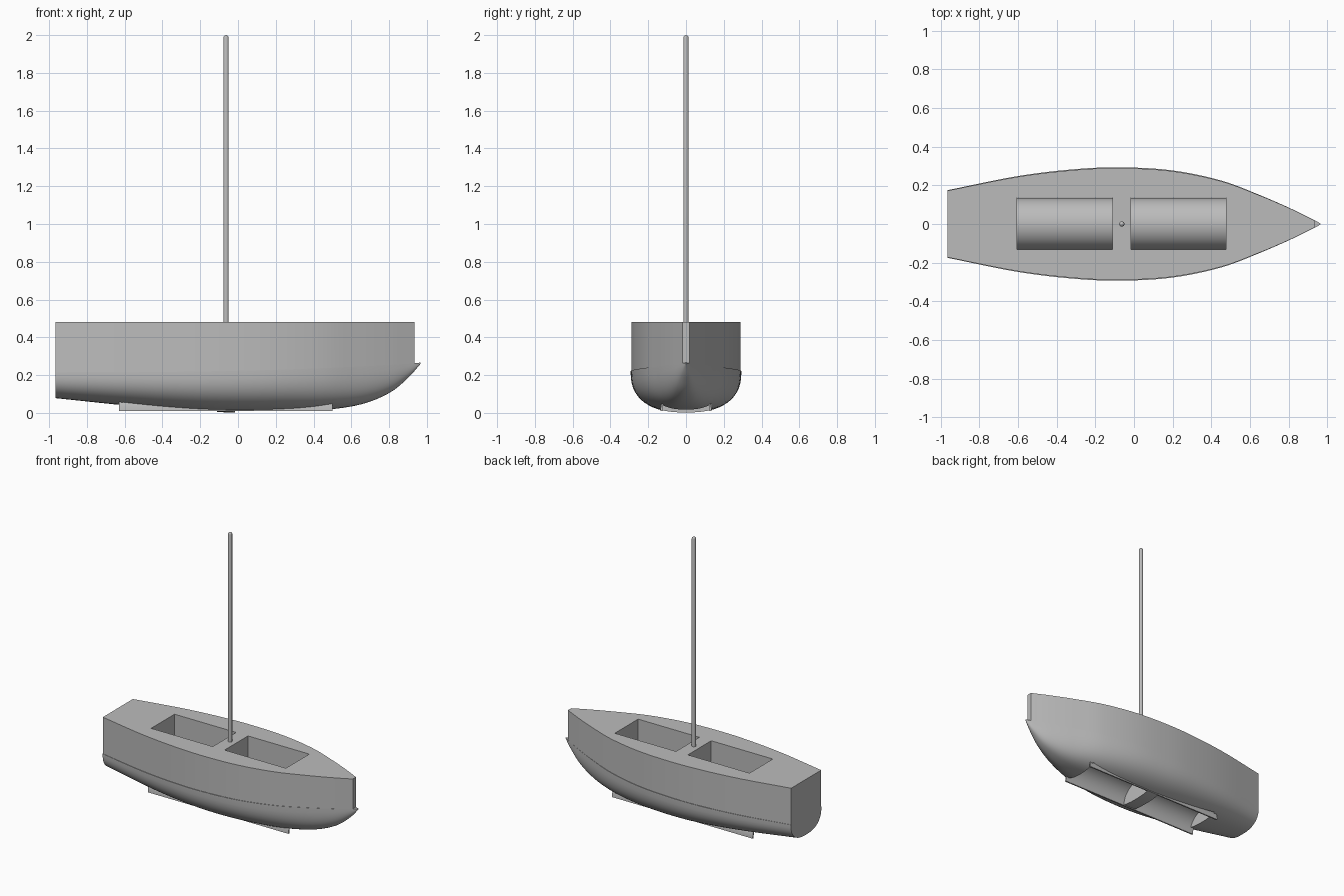
import bpy
import bmesh
import math
from mathutils import Vector

if "Cube" in bpy.data.objects:
    bpy.data.objects.remove(bpy.data.objects["Cube"], do_unlink=True)

# One plain grey for the whole boat
grey = bpy.data.materials.new("plain_grey")
grey.use_nodes = True
GREY = (0.5, 0.5, 0.5, 1)
grey.diffuse_color = GREY
grey.node_tree.nodes["Principled BSDF"].inputs["Base Color"].default_value = GREY

# Hull stations: x, half width, keel height, rim height
STATIONS = [Vector(s) for s in (
    (-0.965, 0.175, 0.078, 0.215),
    (-0.6, 0.248, 0.04, 0.216),
    (-0.3, 0.284, 0.014, 0.218),
    (-0.06, 0.293, 0.003, 0.222),
    (0.2, 0.277, 0.004, 0.228),
    (0.45, 0.225, 0.015, 0.237),
    (0.65, 0.15, 0.045, 0.246),
    (0.8, 0.085, 0.105, 0.254),
    (0.9, 0.036, 0.185, 0.26),
    (0.965, 0.003, 0.258, 0.266))]


def smooth_stations(points, steps=6):
    """Catmull-Rom curve through the stations."""
    ends = [points[0] * 2 - points[1]] + points + [points[-1] * 2 - points[-2]]
    result = []
    for a, b, c, d in zip(ends, ends[1:], ends[2:], ends[3:]):
        for i in range(steps):
            t = i / steps
            result.append((b * 2 + (c - a) * t + (a * 2 - b * 5 + c * 4 - d) * t ** 2
                           + (b * 3 - a - c * 3 + d) * t ** 3) / 2)
    return result + [points[-1]]


def finish(bm, name, smooth=True):
    bmesh.ops.recalc_face_normals(bm, faces=bm.faces)
    mesh = bpy.data.meshes.new(name)
    bm.to_mesh(mesh)
    bm.free()
    mesh.materials.append(grey)
    obj = bpy.data.objects.new(name, mesh)
    bpy.context.collection.objects.link(obj)
    if smooth:
        bpy.ops.object.select_all(action="DESELECT")
        obj.select_set(True)
        bpy.context.view_layer.objects.active = obj
        bpy.ops.object.shade_smooth_by_angle(angle=math.radians(35))
    return obj


def loft(name, sections):
    """Join closed cross-sections and cap both ends."""
    bm = bmesh.new()
    rings = [[bm.verts.new(p) for p in s] for s in sections]
    for r, s in zip(rings, rings[1:]):
        for i in range(len(r)):
            j = (i + 1) % len(r)
            bm.faces.new((r[i], r[j], s[j], s[i]))
    bm.faces.new(rings[0])
    bm.faces.new(rings[-1])
    return finish(bm, name)


def hull_section(s, count=28):
    x, w, keel, rim = s
    power = 2 / 2.5
    points = []
    for i in range(count + 1):
        a = math.pi * i / count
        c = math.cos(a)
        y = math.copysign(abs(c) ** power, c) * w
        points.append((x, y, rim - (rim - keel) * abs(math.sin(a)) ** power))
    return points


def topside_section(s):
    x, w, keel, rim = s
    w *= 0.985
    return [(x, w, rim - 0.01), (x, -w, rim - 0.01), (x, -w, 0.48), (x, w, 0.48)]


# Rounded hull and straight-sided upper body
curve = smooth_stations(STATIONS)
hull = loft("hull", [hull_section(s) for s in curve])
topsides = loft("topsides", [topside_section(s) for s in curve if s[0] < 0.935])

# Two open wells cut right through
for name, x0, x1 in (("aft_well_cutter", -0.605, -0.11), ("fore_well_cutter", -0.015, 0.477)):
    bm = bmesh.new()
    bmesh.ops.create_cube(bm, size=1)
    bmesh.ops.scale(bm, vec=(x1 - x0, 0.268, 1.2), verts=bm.verts)
    bmesh.ops.translate(bm, vec=((x0 + x1) / 2, 0.002, 0.3), verts=bm.verts)
    cutter = finish(bm, name, smooth=False)
    cutter.hide_render = True
    cutter.hide_viewport = True
    cutter.display_type = "WIRE"
    for body in (hull, topsides):
        cut = body.modifiers.new(name, "BOOLEAN")
        cut.operation = "DIFFERENCE"
        cut.solver = "EXACT"
        cut.object = cutter

# Arched floor under the wells
def arch_section(x, outer=0.135, inner=0.125, count=24):
    angles = [math.pi * i / count for i in range(count + 1)]
    return ([(x, outer * math.cos(a), 0.01 + outer * math.sin(a)) for a in angles]
            + [(x, inner * math.cos(a), 0.01 + inner * math.sin(a)) for a in reversed(angles)])


loft("arched_floor", [arch_section(-0.63), arch_section(0.5)])

# Mast with a rounded tip
bm = bmesh.new()
rings = [(0.014, 0.2), (0.014, 1.986), (0.0121, 1.993), (0.007, 1.998), (0.002, 2.0)]
bm.free()
loft("mast", [[(-0.063 + r * math.cos(a), r * math.sin(a), z)
               for a in (math.tau * i / 16 for i in range(16))] for r, z in rings])
